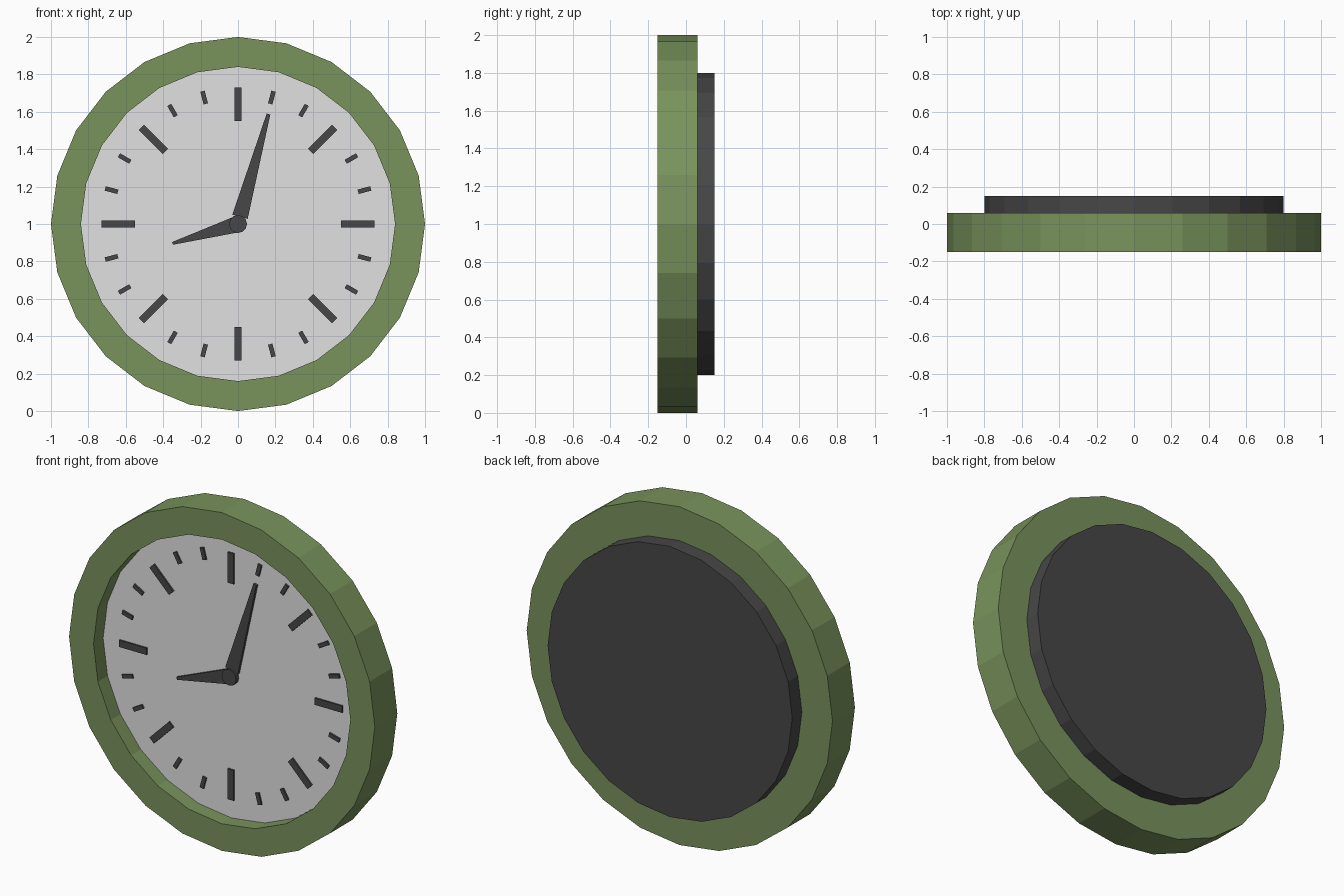
import bpy, bmesh, math

if "Cube" in bpy.data.objects:
    bpy.data.objects.remove(bpy.data.objects["Cube"])

def material(name, rgb):
    m = bpy.data.materials.new(name)
    m.diffuse_color = (*rgb, 1)
    m.use_nodes = True
    m.node_tree.nodes["Principled BSDF"].inputs["Base Color"].default_value = m.diffuse_color
    return m

green = material("green", (0.191, 0.292, 0.107))
white = material("off_white", (0.753, 0.753, 0.753))
dark = material("dark_grey", (0.063, 0.063, 0.063))

SIDES, CZ, FACE_Y = 24, 1.0, -0.06

def finish(name, bm, mat):
    bmesh.ops.recalc_face_normals(bm, faces=bm.faces)
    me = bpy.data.meshes.new(name)
    bm.to_mesh(me)
    bm.free()
    me.materials.append(mat)
    ob = bpy.data.objects.new(name, me)
    bpy.context.collection.objects.link(ob)
    return ob

def add_prism(bm, pts, y0, y1):
    """Extrude an outline of (x, z) points, relative to the dial centre, from y0 to y1."""
    a = [bm.verts.new((x, y0, CZ + z)) for x, z in pts]
    b = [bm.verts.new((x, y1, CZ + z)) for x, z in pts]
    bm.faces.new(a)
    bm.faces.new(b[::-1])
    for i in range(len(pts)):
        j = (i + 1) % len(pts)
        bm.faces.new((a[i], b[i], b[j], a[j]))

def circle(r, n=SIDES):
    return [(r * math.sin(math.tau * i / n), r * math.cos(math.tau * i / n)) for i in range(n)]

def bar(angle, r0, r1, w0, w1):
    """Outline of a radial bar at a clockwise angle from 12, tapering w0 to w1."""
    s, c = math.sin(angle), math.cos(angle)
    return [(r * s + p * c, r * c - p * s)
            for r, p in ((r0, -w0 / 2), (r1, -w1 / 2), (r1, w1 / 2), (r0, w0 / 2))]

def prism(name, outlines, y0, y1, mat):
    bm = bmesh.new()
    for pts in outlines:
        add_prism(bm, pts, y0, y1)
    return finish(name, bm, mat)

# Rim: rectangular section swept round the dial
bm = bmesh.new()
section = [(1.0, -0.15), (1.0, 0.06), (0.79, 0.06), (0.84, FACE_Y), (0.84, -0.15)]
rings = [[bm.verts.new((x, y, CZ + z)) for x, z in circle(r)] for r, y in section]
for k, ring in enumerate(rings):
    nxt = rings[(k + 1) % len(rings)]
    for i in range(SIDES):
        j = (i + 1) % SIDES
        bm.faces.new((ring[i], ring[j], nxt[j], nxt[i]))
finish("rim", bm, green)

# Dial and back cover
prism("dial", [circle(0.84)], FACE_Y, FACE_Y + 0.01, white)
prism("back_cover", [circle(0.8)], 0.05, 0.15, dark)

# Hour marks: long every 45 degrees, short every 15 degrees between
marks = []
for i in range(24):
    a = math.radians(15 * i)
    marks.append(bar(a, 0.55, 0.73, 0.04, 0.04) if i % 3 == 0
                 else bar(a, 0.665, 0.735, 0.024, 0.024))
prism("dial_marks", marks, FACE_Y - 0.01, FACE_Y + 0.002, dark)

# Hands and hub
prism("minute_hand", [bar(math.radians(15.5), 0.04, 0.61, 0.085, 0.02)], FACE_Y - 0.016, FACE_Y + 0.002, dark)
prism("hour_hand", [bar(math.radians(253.5), 0.02, 0.365, 0.085, 0.015)], FACE_Y - 0.014, FACE_Y + 0.002, dark)
prism("hub", [circle(0.048, 12)], FACE_Y - 0.025, FACE_Y + 0.002, dark)
